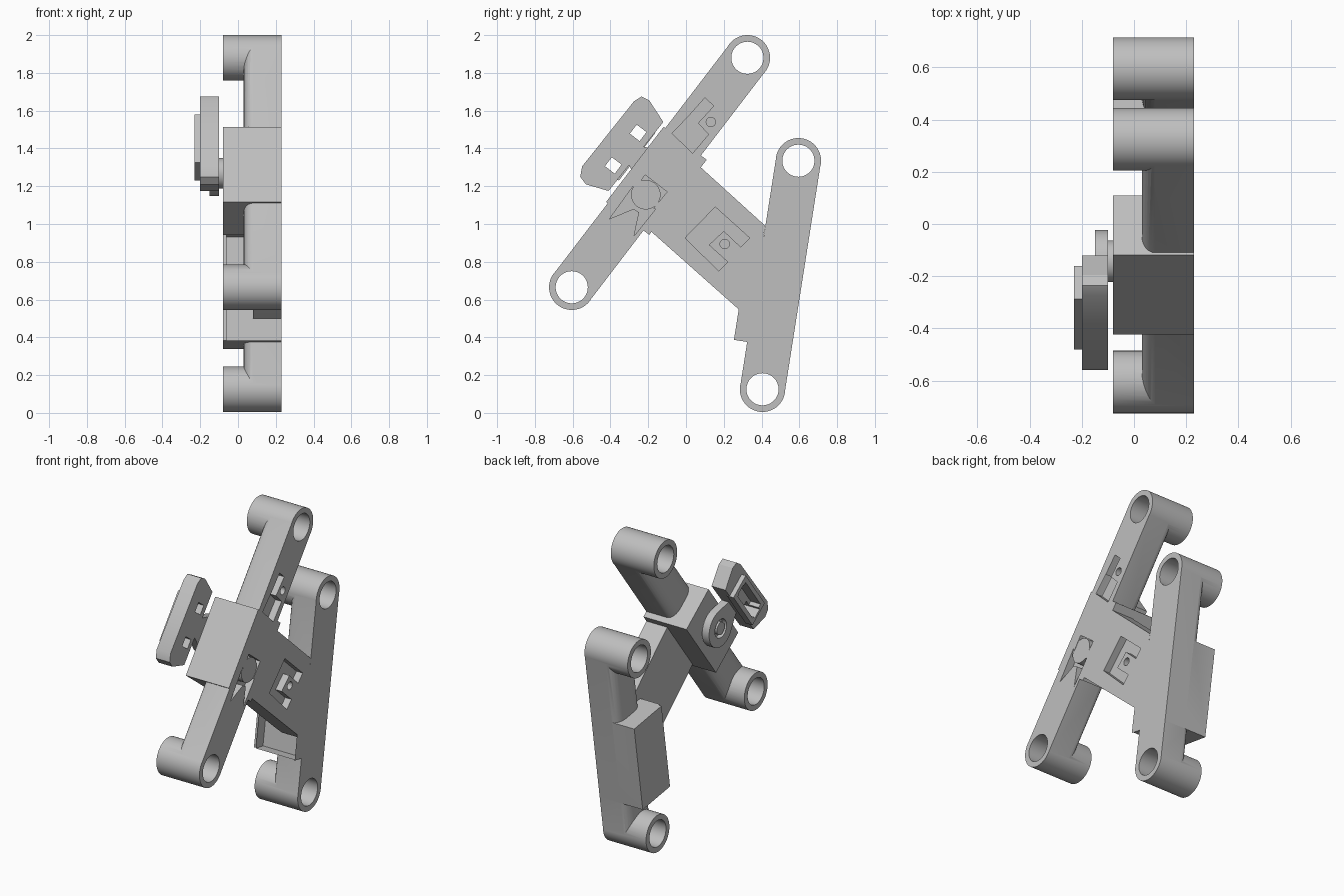
import bpy, bmesh, math
from mathutils import Vector

if "Cube" in bpy.data.objects:
    bpy.data.objects.remove(bpy.data.objects["Cube"])

grey = bpy.data.materials.new("light_grey")
grey.use_nodes = True
grey.diffuse_color = (0.52, 0.52, 0.52, 1)
grey.node_tree.nodes["Principled BSDF"].inputs["Base Color"].default_value = (0.52, 0.52, 0.52, 1)

# Side-plane frames: s runs along an arm, n points to its front side
A, C = Vector((0.325, 1.88)), Vector((-0.605, 0.665))
B, D = Vector((0.595, 1.335)), Vector((0.405, 0.125))
IN, OUT = -0.08, 0.23
RIM, BORE = 0.12, 0.085


def frame(low, high):
    u = (high - low).normalized()
    w = Vector((-u.y, u.x))
    return lambda s, n: tuple(low + u * s + w * n)


front, rear = frame(C, A), frame(D, B)


def solid(name, loop_a, loop_b):
    """Closed body between two matching loops of 3D points."""
    bm = bmesh.new()
    a = [bm.verts.new(p) for p in loop_a]
    b = [bm.verts.new(p) for p in loop_b]
    bm.faces.new(a)
    bm.faces.new(b[::-1])
    for i in range(len(a)):
        j = (i + 1) % len(a)
        bm.faces.new((a[j], a[i], b[i], b[j]))
    bmesh.ops.recalc_face_normals(bm, faces=bm.faces)
    mesh = bpy.data.meshes.new(name)
    bm.to_mesh(mesh)
    bm.free()
    mesh.materials.append(grey)
    ob = bpy.data.objects.new(name, mesh)
    bpy.context.collection.objects.link(ob)
    return ob


def prism(name, x0, x1, pts):
    return solid(name, [(x0, *p) for p in pts], [(x1, *p) for p in pts])


def box(name, f, x0, x1, s0, s1, n0, n1):
    return prism(name, x0, x1, [f(s0, n0), f(s1, n0), f(s1, n1), f(s0, n1)])


def disc(name, x0, x1, centre, r, sides=64):
    angles = [2 * math.pi * i / sides for i in range(sides)]
    return prism(name, x0, x1, [(centre[0] + r * math.cos(t), centre[1] + r * math.sin(t)) for t in angles])


def combine(base, others, operation):
    """Bake boolean operations; the helper bodies are removed."""
    for other in others:
        mod = base.modifiers.new("combine", "BOOLEAN")
        mod.operation, mod.object, mod.solver = operation, other, "EXACT"
        bpy.context.view_layer.update()
        dg = bpy.context.evaluated_depsgraph_get()
        mesh = bpy.data.meshes.new_from_object(base.evaluated_get(dg))
        base.modifiers.clear()
        base.data = mesh
    for other in others:
        bpy.data.objects.remove(other)
    return base


def smooth(ob):
    bpy.ops.object.select_all(action="DESELECT")
    ob.select_set(True)
    bpy.context.view_layer.objects.active = ob
    bpy.ops.object.shade_smooth_by_angle(angle=math.radians(30))


def bar(name, f, length):
    """Straight arm whose inner long edges are rounded over."""
    arc = [math.radians(a) for a in range(0, 91, 15)]
    side = [(0.039 + 0.08 * math.cos(t), 0.08 - 0.05 * math.sin(t)) for t in arc]
    prof = [(0.119, OUT)] + side + [(-n, x) for n, x in side[::-1]] + [(-0.119, OUT)]
    return solid(name, *[[(x, *f(s, n)) for n, x in prof] for s in (0, length)])


def arm(name, f, low, high, blocks):
    ob = bar(name, f, (high - low).length)
    bosses = [disc("boss", IN, OUT, c, RIM) for c in (low, high)]
    combine(ob, bosses + blocks, "UNION")
    return combine(ob, [disc("bore", IN - 0.1, OUT + 0.1, c, BORE) for c in (low, high)], "DIFFERENCE")


# Two arms with end bosses and thick middle blocks
front_arm = arm("front_arm", front, C, A, [
    box("front_block", front, IN, OUT, 0.47, 0.97, -0.157, 0.13)])
rear_arm = arm("rear_arm", rear, D, B, [
    box("rear_block", rear, IN, OUT, 0.235, 0.8, -0.119, 0.165),
    box("rear_core", rear, IN + 0.02, OUT, 0.235, 0.8, 0.1, 0.19),
    box("rear_lip", rear, IN, OUT, 0.235, 0.8, 0.175, 0.21)])

# Web plate joining the arms
web = prism("web_plate", 0.08, OUT, [front(0.49, -0.15), front(0.92, -0.15),
                                     (0.42, 0.99), (0.335, 0.5), (0.26, 0.565)])


# Recesses in the outer face
FLOOR = 0.185


def pocket(pts, x0=FLOOR):
    return prism("pocket", x0, OUT + 0.05, pts)


combine(front_arm, [
    pocket([(-0.074, 1.48), (0.035, 1.375), (0.12, 1.475), (0.02, 1.577)]),
    pocket([(0.015, 1.572), (0.1, 1.668), (0.147, 1.625), (0.06, 1.53)]),
    disc("hole", 0.16, OUT + 0.05, (0.132, 1.54), 0.025, 24),
    pocket([(-0.216, 1.26), (-0.1, 1.17), (-0.21, 1.037), (-0.326, 1.11)]),
    pocket([(-0.405, 1.027), (-0.28, 1.2), (-0.255, 1.09)]),
    pocket([(-0.275, 0.937), (-0.24, 1.1), (-0.16, 1.08)])], "DIFFERENCE")
for part in (web, rear_arm):
    combine(part, [
        pocket([(-0.005, 0.926), (0.155, 1.09), (0.337, 0.926), (0.29, 0.878), (0.2, 0.963),
                (0.121, 0.889), (0.221, 0.799), (0.174, 0.751)]),
        disc("hole", 0.16, OUT + 0.05, (0.205, 0.894), 0.025, 24)], "DIFFERENCE")
pivot_pin = disc("pivot_pin", FLOOR - 0.02, OUT - 0.002, (-0.213, 1.155), 0.078)

# Swinging lever on the inner face
HUB = front(0.76, 0)
spacer = disc("lever_spacer", -0.1, IN + 0.01, HUB, 0.08)
turn = [math.radians(a) for a in range(160, 381, 10)]
lever = prism("lever", -0.15, -0.1, [front(0.76 + 0.12 * math.cos(t), 0.12 * math.sin(t)) for t in turn]
              + [front(0.8, 0.2), front(0.72, 0.2)])
combine(lever, [disc("ring_cut", -0.2, -0.12, HUB, 0.06)], "DIFFERENCE")
lever_pin = disc("lever_pin", -0.15, -0.11, HUB, 0.04)

# Handle with raised frame, recessed window and two through slots
handle = prism("handle", -0.2, -0.1, [(-0.56, 1.25), (-0.53, 1.21), (-0.41, 1.175), (-0.12, 1.54),
                                      (-0.195, 1.655), (-0.235, 1.675), (-0.275, 1.65), (-0.55, 1.305)])
combine(handle, [box("raised_frame", front, -0.23, -0.18, 0.6, 0.92, 0.145, 0.303)], "UNION")
combine(handle, [box("window", front, -0.3, -0.16, 0.635, 0.885, 0.175, 0.275)]
        + [box("slot", front, -0.3, 0, s - 0.03, s + 0.03, 0.185, 0.25) for s in (0.646, 0.863)],
        "DIFFERENCE")

for part in (front_arm, rear_arm, web, pivot_pin, spacer, lever, lever_pin, handle):
    smooth(part)
